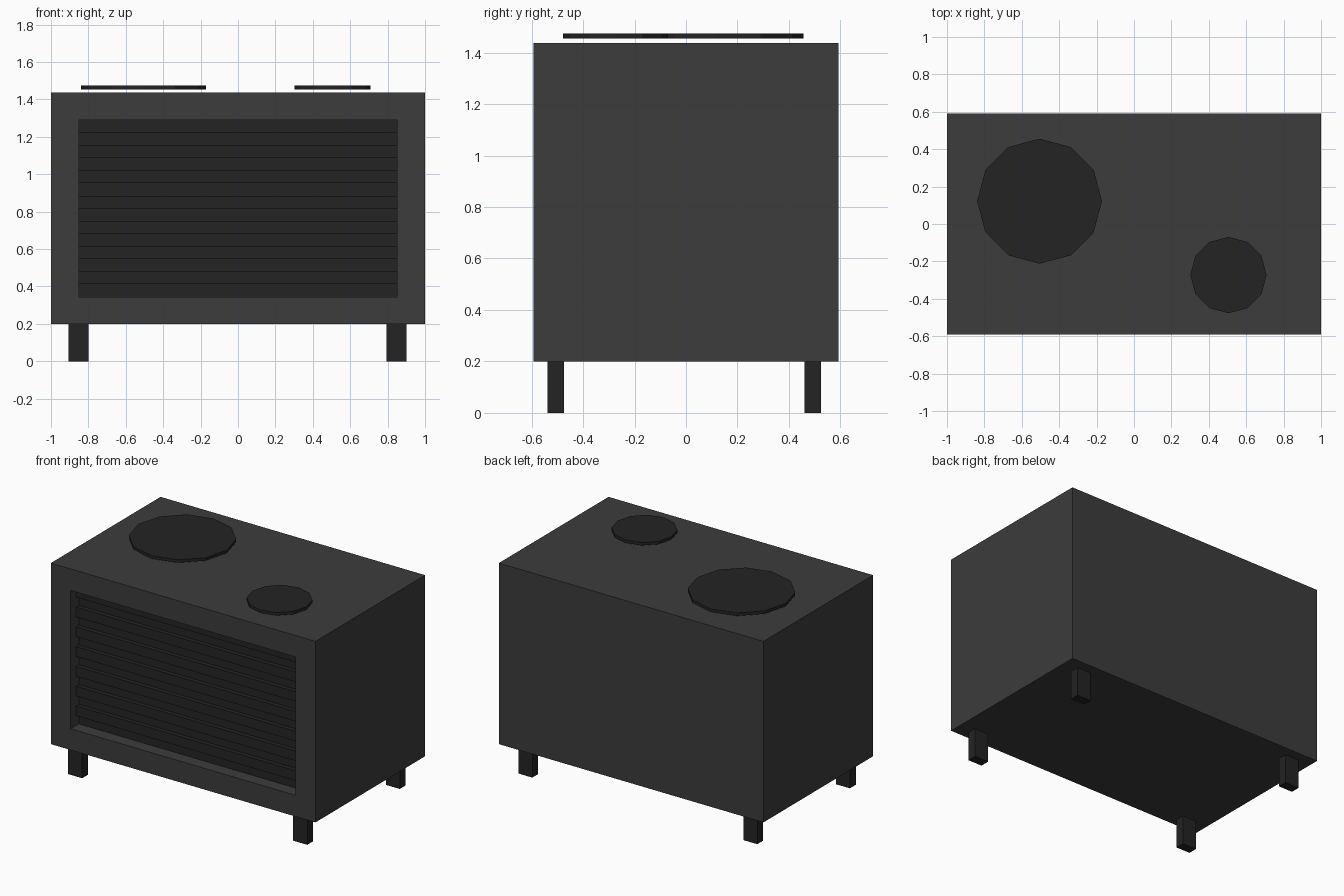
import bpy, bmesh

if "Cube" in bpy.data.objects:
    bpy.data.objects.remove(bpy.data.objects["Cube"])

def material(name, v):
    m = bpy.data.materials.new(name)
    m.diffuse_color = (v, v, v, 1)
    m.use_nodes = True
    m.node_tree.nodes["Principled BSDF"].inputs["Base Color"].default_value = m.diffuse_color
    return m

GREY = material("dark_grey", 0.045)
BLACK = material("black", 0.017)

def finish(bm, name, mat):
    bmesh.ops.recalc_face_normals(bm, faces=bm.faces)
    me = bpy.data.meshes.new(name)
    bm.to_mesh(me)
    bm.free()
    ob = bpy.data.objects.new(name, me)
    me.materials.append(mat)
    bpy.context.collection.objects.link(ob)
    return ob

def box_mesh(x0, x1, y0, y1, z0, z1):
    bm = bmesh.new()
    bmesh.ops.create_cube(bm, size=1)
    for v in bm.verts:
        v.co = (x1 if v.co.x > 0 else x0, y1 if v.co.y > 0 else y0, z1 if v.co.z > 0 else z0)
    bm.normal_update()
    return bm

BACK = -0.505            # y of the recess back
Z0, Z1 = 0.345, 1.29     # recess height range
W = 0.85                 # recess half width

# Cabinet with a framed front recess, left open where the grille closes it
bm = box_mesh(-1, 1, -0.592, 0.592, 0.2, 1.437)
front = min(bm.faces, key=lambda f: f.calc_center_median().y)
bmesh.ops.inset_region(bm, faces=[front], thickness=0.1)
for v in front.verts:
    v.co.x = W if v.co.x > 0 else -W
    v.co.z = Z1 if v.co.z > 0.8 else Z0
panel = bmesh.ops.extrude_discrete_faces(bm, faces=[front])["faces"][0]
for v in panel.verts:
    v.co.y = BACK
bmesh.ops.delete(bm, geom=[panel], context='FACES')
finish(bm, "cabinet", GREY)

# Ribbed grille: one stepped profile swept across the recess
steps = 14
pitch = (Z1 - Z0) / steps
profile = []
for i in range(steps):
    y = BACK - 0.03 * (i % 2)
    profile += [(y, Z0 + i * pitch), (y, Z0 + (i + 1) * pitch)]
bm = bmesh.new()
left, right = [[bm.verts.new((x, y, z)) for y, z in profile] for x in (-W, W)]
for i in range(len(profile) - 1):
    bm.faces.new((left[i], right[i], right[i + 1], left[i + 1]))
grille = finish(bm, "ribbed_grille", BLACK)
if grille.data.polygons[0].normal.y > 0:
    grille.data.flip_normals()

# Top discs, floating slightly above the cabinet
for name, x, y, r in (("large_top_disc", -0.505, 0.122, 0.334),
                      ("small_top_disc", 0.505, -0.273, 0.204)):
    bpy.ops.mesh.primitive_cylinder_add(vertices=12, radius=r, depth=0.02,
                                        location=(x, y, 1.464))
    disc = bpy.context.object
    disc.name = name
    disc.data.materials.append(BLACK)

# Four legs
for sx, side in ((-0.853, "left"), (0.848, "right")):
    for sy, end in ((-0.507, "front"), (0.492, "back")):
        finish(box_mesh(sx - 0.053, sx + 0.053, sy - 0.032, sy + 0.032, 0, 0.2),
               f"{end}_{side}_leg", BLACK)
